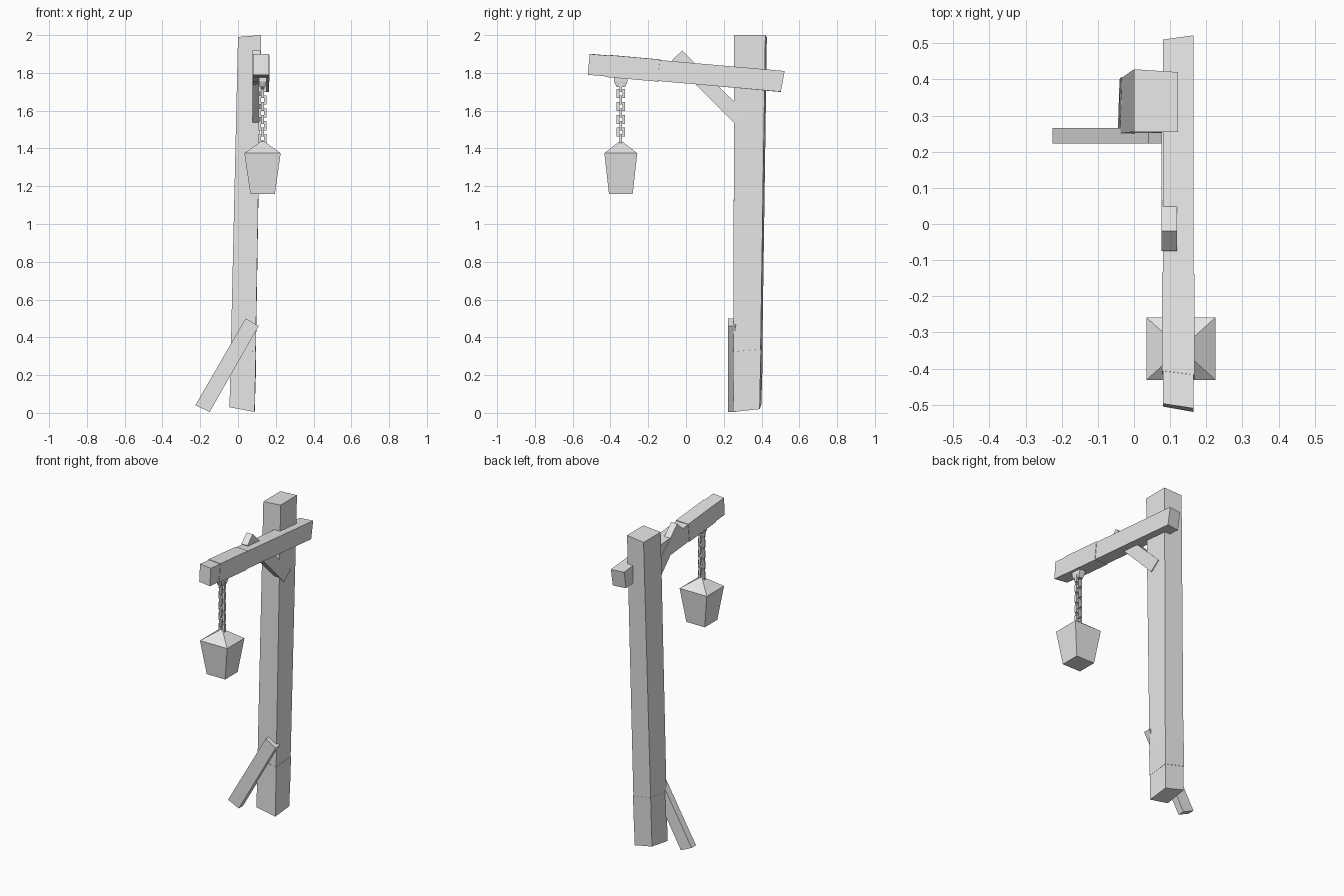
import bpy
import bmesh
from mathutils import Matrix, Vector

cube = bpy.data.objects.get("Cube")
if cube:
    bpy.data.objects.remove(cube, do_unlink=True)

grey = bpy.data.materials.new("plain grey")
grey.use_nodes = True
grey.diffuse_color = (0.8, 0.8, 0.8, 1)
grey.node_tree.nodes["Principled BSDF"].inputs["Base Color"].default_value = (0.8, 0.8, 0.8, 1)


def finish(name, bm):
    """Turn a bmesh into a flat shaded object with clean outward normals."""
    bmesh.ops.recalc_face_normals(bm, faces=bm.faces)
    mesh = bpy.data.meshes.new(name)
    bm.to_mesh(mesh)
    bm.free()
    mesh.materials.append(grey)
    obj = bpy.data.objects.new(name, mesh)
    bpy.context.collection.objects.link(obj)
    return obj


def loft(name, *rings):
    """Join rings of corners into one closed solid."""
    bm = bmesh.new()
    loops = [[bm.verts.new(p) for p in ring] for ring in rings]
    for low, high in zip(loops, loops[1:]):
        for i in range(len(low)):
            j = (i + 1) % len(low)
            bm.faces.new((low[i], low[j], high[j], high[i]))
    bm.faces.new(loops[0])
    bm.faces.new(loops[-1])
    return finish(name, bm)


def between(ring_a, ring_b, t, grow):
    """Section at fraction t between two rings, slightly enlarged."""
    ring = [Vector(a).lerp(Vector(b), t) for a, b in zip(ring_a, ring_b)]
    centre = sum(ring, Vector()) / len(ring)
    return [centre + (p - centre) * grow for p in ring]


def rect(cx, cy, hx, hy, z):
    return [(cx + sx * hx, cy + sy * hy, z)
            for sx, sy in ((-1, -1), (1, -1), (1, 1), (-1, 1))]


# Leaning, rough cut post with a band near its foot
foot = [(-0.045, 0.25, 0.03), (0.088, 0.25, 0.005), (0.09, 0.39, 0.02), (-0.04, 0.4, 0.05)]
head = [(0, 0.255, 1.99), (0.122, 0.255, 2), (0.122, 0.42, 2), (0, 0.428, 1.99)]
loft("post", foot, head)
loft("post_band", between(foot, head, 0.08, 1.02), between(foot, head, 0.16, 1.02))

# Sloping cross beam with a band where the lantern hangs
front = [(0.08, -0.505, 1.79), (0.165, -0.52, 1.79), (0.165, -0.51, 1.9), (0.08, -0.497, 1.9)]
back = [(0.08, 0.49, 1.7), (0.165, 0.502, 1.7), (0.165, 0.522, 1.81), (0.08, 0.51, 1.81)]
loft("beam", front, back)
loft("beam_band", between(front, back, 0.09, 1.06), between(front, back, 0.36, 1.06))

# Diagonal brace under the beam
brace = [(-0.02, 1.918), (-0.075, 1.867), (0.295, 1.495), (0.36, 1.545)]
loft("beam_brace", *[[(x, y, z) for y, z in brace] for x in (0.076, 0.119)])

# Prop leaning on the foot of the post
prop = [(0.04, 0.5), (0.11, 0.46), (-0.15, 0.005), (-0.226, 0.04)]
loft("foot_prop", *[[(x, y, z) for x, z in prop] for y in (0.222, 0.266)])

# Lantern: tapered body and pyramid roof
LX, LY = 0.13, -0.345
loft("lantern", rect(LX, LY, 0.065, 0.063, 1.16),
     rect(LX, LY, 0.096, 0.087, 1.375), rect(LX, LY, 0.004, 0.004, 1.44))

# Chain holder under the beam
loft("chain_holder", rect(LX, LY, 0.015, 0.022, 1.725),
     rect(LX, LY, 0.02, 0.036, 1.755), rect(LX, LY, 0.02, 0.036, 1.79))


def chain_link(name, z, turned):
    """Square frame made of four bars."""
    bm = bmesh.new()
    w, h, bar = 0.044, 0.048, 0.014
    bars = [((s * (w - bar) / 2, 0), (bar, h)) for s in (-1, 1)]
    bars += [((0, s * (h - bar) / 2), (w, bar)) for s in (-1, 1)]
    turn = Matrix.Rotation(1.5708 if turned else 0, 4, "Z")
    for (x, dz), (sx, sz) in bars:
        size = Matrix.Diagonal((sx, bar, sz, 1))
        place = Matrix.Translation((LX, LY, z)) @ turn @ Matrix.Translation((x, 0, dz))
        bmesh.ops.create_cube(bm, size=1, matrix=place @ size)
    return finish(name, bm)


# Chain of alternating links
for i in range(9):
    chain_link(f"chain_link_{i + 1}", 1.452 + i * 0.034, i % 2 == 1)
